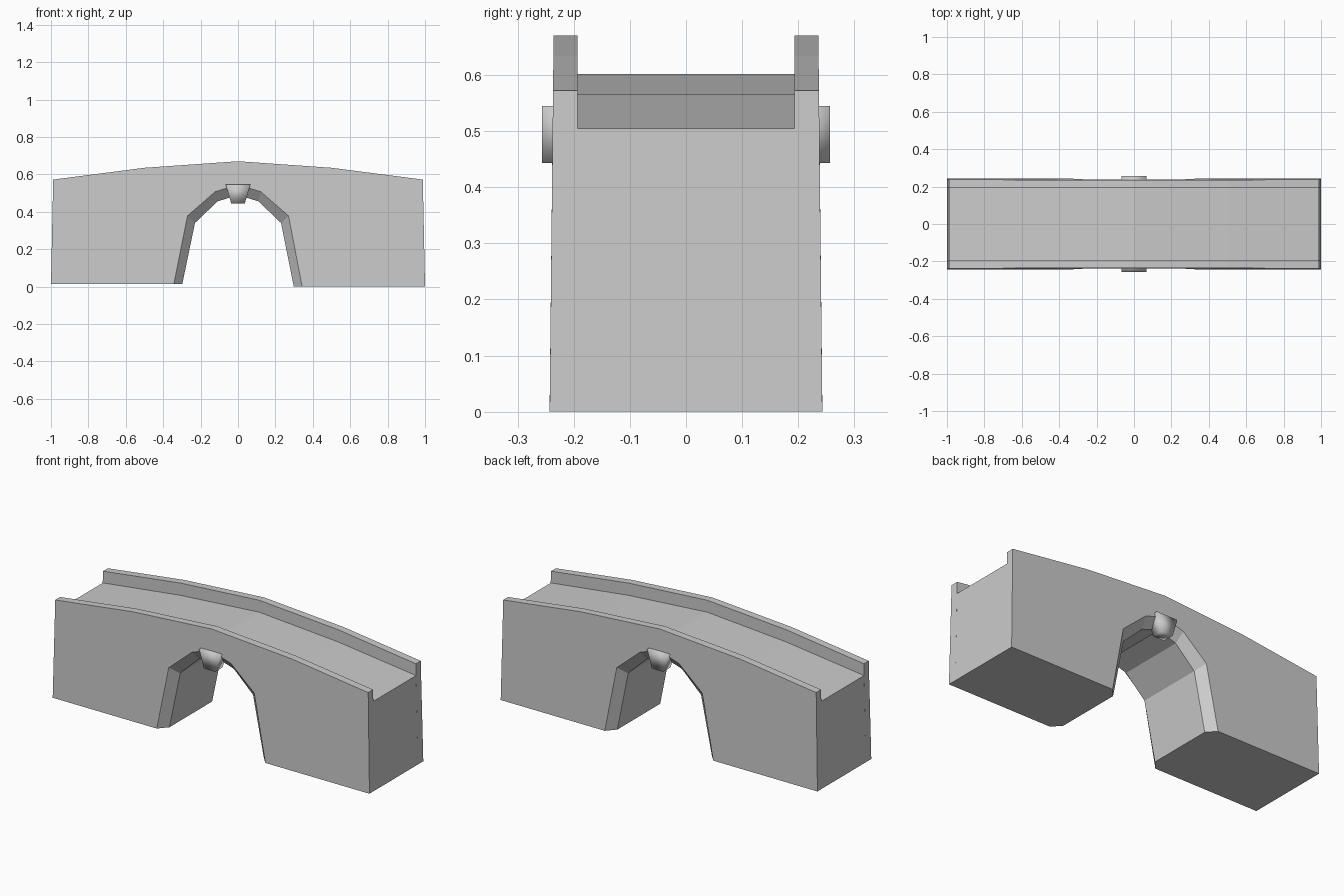
import bpy, bmesh

if "Cube" in bpy.data.objects:
    bpy.data.objects.remove(bpy.data.objects["Cube"])


def loft(name, layers, smooth=False):
    """Skin a list of closed point rings and cap both ends."""
    bm = bmesh.new()
    rings = [[bm.verts.new(p) for p in ring] for ring in layers]
    n = len(rings[0])
    for a, b in zip(rings, rings[1:]):
        for i in range(n):
            j = (i + 1) % n
            # skip walls where both layers share the same edge
            if (a[i].co - b[i].co).length + (a[j].co - b[j].co).length > 1e-6:
                bm.faces.new((a[i], a[j], b[j], b[i]))
    bm.faces.new(rings[0])
    bm.faces.new(rings[-1][::-1])
    bmesh.ops.remove_doubles(bm, verts=bm.verts, dist=1e-5)
    bmesh.ops.dissolve_degenerate(bm, edges=bm.edges, dist=1e-5)
    bmesh.ops.recalc_face_normals(bm, faces=bm.faces)
    mesh = bpy.data.meshes.new(name)
    bm.to_mesh(mesh)
    bm.free()
    for p in mesh.polygons:
        p.use_smooth = smooth
    obj = bpy.data.objects.new(name, mesh)
    bpy.context.collection.objects.link(obj)
    return obj


def mirrored(half):
    """Left-to-right profile from its left half, centre point last."""
    return half + [(-x, z) for x, z in half[-2::-1]]


# Arch, parapet and deck profiles in x, z
arch_inner = mirrored([(-0.298, 0), (-0.23, 0.34), (-0.11, 0.455), (0, 0.49)])
arch_outer = mirrored([(-0.343, 0), (-0.27, 0.378), (-0.122, 0.507), (0, 0.545)])
parapet_top = mirrored([(-0.988, 0.572), (-0.5, 0.635), (0, 0.67)])
deck_top = mirrored([(-0.989, 0.505), (-0.5, 0.565), (0, 0.602)])


def section(arch, top, y, taper=False):
    pts = [(-1, 0)] + arch + [(1, 0)] + top[::-1]
    ring = []
    for x, z in pts:
        yy = y * (1 - 0.026 * z / 0.6) if taper else y
        # the left foot sits very slightly higher
        ring.append((x, yy, 0.013 if z == 0 and x < 0 else z))
    return ring


# Bridge body: chamfered arch, tapered sides, recessed deck between parapets
OUT, INN = 0.243, 0.193
loft("bridge_body", [
    section(arch_outer, parapet_top, -OUT, True),
    section(arch_inner, parapet_top, -INN),
    section(arch_inner, deck_top, -INN),
    section(arch_inner, deck_top, INN),
    section(arch_inner, parapet_top, INN),
    section(arch_outer, parapet_top, OUT, True),
])

# Keystones on both sides of the arch crown
key = [(-0.036, 0.443), (0.036, 0.443), (0.066, 0.545), (-0.066, 0.545)]
for side, label in ((-1, "front"), (1, "back")):
    loft(label + "_keystone",
         [[(x, side * y, z) for x, z in key] for y in (0.19, 0.257)], True)
